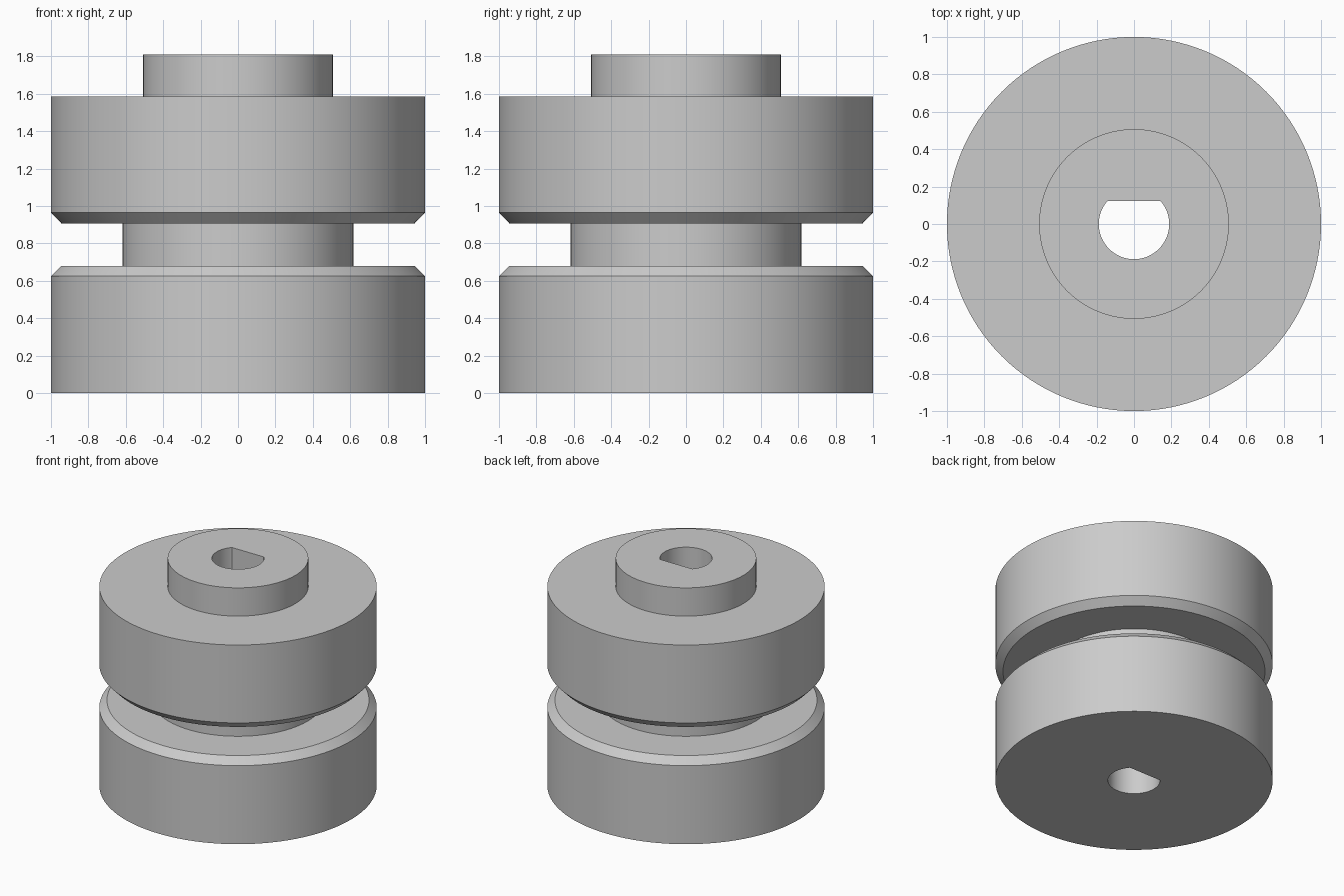
import bpy, bmesh, math

SEGMENTS = 128
BORE_RADIUS = 0.188
FLAT_Y = 0.124
HEIGHT = 1.81

cube = bpy.data.objects.get("Cube")
if cube:
    bpy.data.objects.remove(cube, do_unlink=True)

# One plain grey for the whole part
grey = bpy.data.materials.new("plain_grey")
grey.use_nodes = True
colour = (0.6, 0.6, 0.6, 1.0)
grey.diffuse_color = colour
grey.node_tree.nodes["Principled BSDF"].inputs["Base Color"].default_value = colour

# Outer profile (radius, height): lower drum, neck, upper drum, boss
profile = [
    (1.0, 0.0), (1.0, 0.625), (0.945, 0.68),
    (0.617, 0.68), (0.617, 0.908),
    (0.945, 0.908), (1.0, 0.965), (1.0, 1.585),
    (0.507, 1.585), (0.507, HEIGHT),
]

bm = bmesh.new()


def ring(radius, z, flat=None):
    """Circle of vertices, optionally cut by a flat on the +y side."""
    verts = []
    for i in range(SEGMENTS):
        a = math.tau * i / SEGMENTS
        y = radius * math.sin(a)
        if flat is not None:
            y = min(y, flat)
        verts.append(bm.verts.new((radius * math.cos(a), y, z)))
    return verts


# Outer rings, then the D-shaped bore from top to bottom, closed into a loop
rings = [ring(r, z) for r, z in profile]
rings += [ring(BORE_RADIUS, z, FLAT_Y) for z in (HEIGHT, 0.0)]
for k, low in enumerate(rings):
    high = rings[(k + 1) % len(rings)]
    for i in range(SEGMENTS):
        j = (i + 1) % SEGMENTS
        bm.faces.new((low[i], low[j], high[j], high[i]))
bmesh.ops.recalc_face_normals(bm, faces=bm.faces)

mesh = bpy.data.meshes.new("grooved_roller")
bm.to_mesh(mesh)
bm.free()
mesh.materials.append(grey)
roller = bpy.data.objects.new("grooved_roller", mesh)
bpy.context.collection.objects.link(roller)

# Smooth round walls, crisp rims
bpy.ops.object.select_all(action="DESELECT")
roller.select_set(True)
bpy.context.view_layer.objects.active = roller
bpy.ops.object.shade_smooth_by_angle(angle=math.radians(30))
